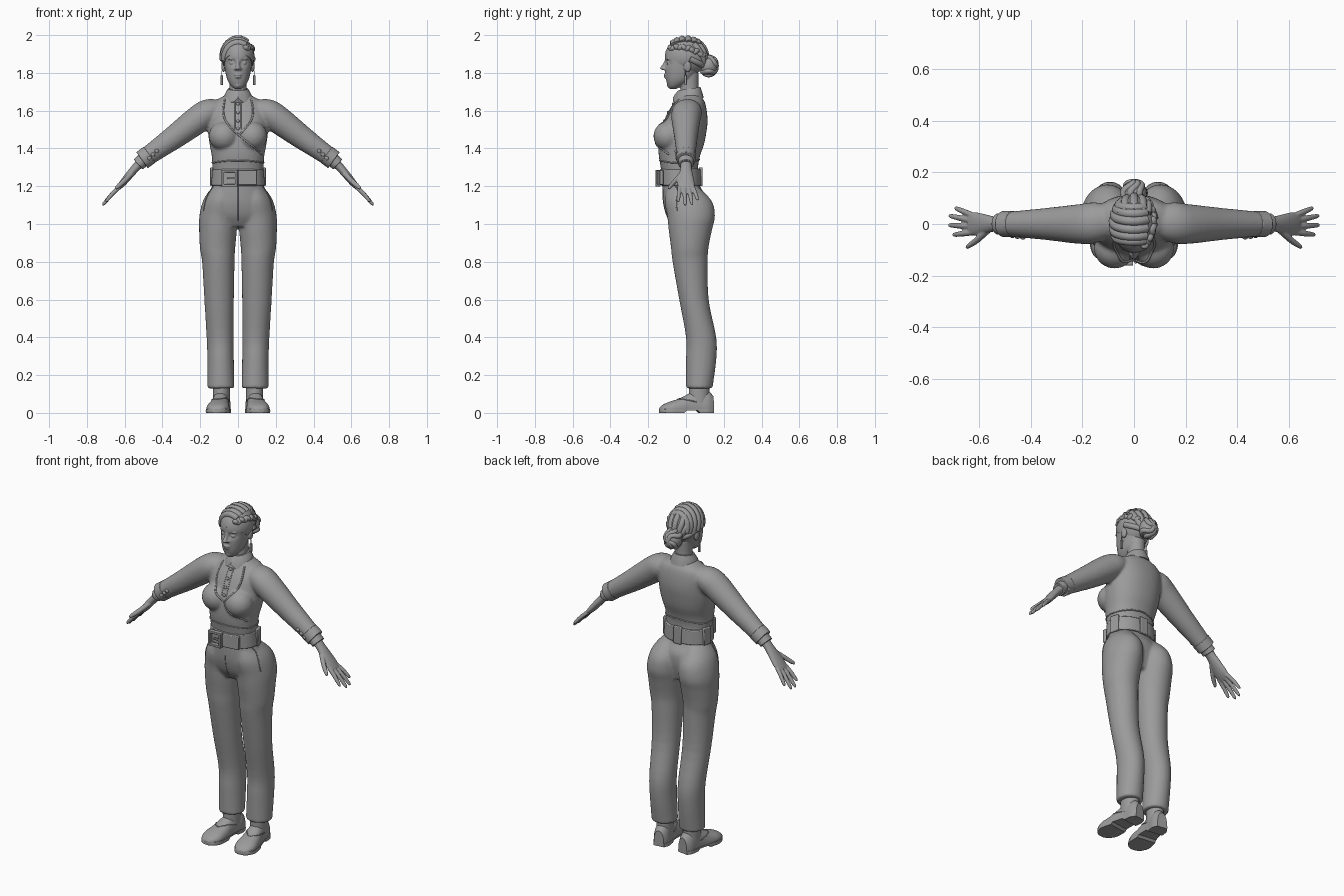
import bpy, bmesh, math
from mathutils import Vector, Matrix
from mathutils.bvhtree import BVHTree

if "Cube" in bpy.data.objects:
    bpy.data.objects.remove(bpy.data.objects["Cube"])

X, Y = Vector((1, 0, 0)), Vector((0, 1, 0))
SIDES = (1, -1)

grey = bpy.data.materials.new("plain_grey")
grey.use_nodes = True
grey.diffuse_color = (.33, .33, .33, 1)
grey.node_tree.nodes["Principled BSDF"].inputs["Base Color"].default_value = grey.diffuse_color


# ---- helpers ----
def refine(rows, k=4):
    """Smooth spline through rows of numbers."""
    out = []
    for i in range(len(rows) - 1):
        quad = [rows[max(i - 1, 0)], rows[i], rows[i + 1], rows[min(i + 2, len(rows) - 1)]]
        for j in range(k):
            t = j / k
            out.append([b + t / 2 * (c - a + t * (2*a - 5*b + 4*c - d + t * (3*b - a - 3*c + d)))
                        for a, b, c, d in zip(*quad)])
    return out + [list(rows[-1])]


def loft(bm, rows, side=Y, n=24, power=2, mirror=False, k=4):
    """Rows are x, y, z, half width across, half width along the side axis."""
    rows = refine(rows, k)
    mids = [Vector(r[:3]) for r in rows]
    for sign in SIDES if mirror else (1,):
        rings = []
        for i, row in enumerate(rows):
            along = mids[min(i + 1, len(mids) - 1)] - mids[max(i - 1, 0)]
            across = along.cross(side).normalized()
            ring = []
            for s in range(n):
                a = math.tau * s / n
                c, q = (math.copysign(abs(f(a)) ** (2 / power), f(a)) for f in (math.cos, math.sin))
                p = mids[i] + across * row[3] * c + side * row[4] * q
                ring.append(bm.verts.new((p.x * sign, p.y, p.z)))
            rings.append(ring)
        for lo, hi in zip(rings, rings[1:]):
            for s in range(n):
                bm.faces.new((lo[s], lo[s - 1], hi[s - 1], hi[s]))
        bm.faces.new(rings[0])
        bm.faces.new(rings[-1])


def blob(bm, centre, radii, mirror=False, turn=Matrix()):
    for sign in SIDES if mirror else (1,):
        place = Matrix.Translation((centre[0] * sign, centre[1], centre[2]))
        bmesh.ops.create_uvsphere(bm, u_segments=20, v_segments=12, radius=1,
                                  matrix=place @ turn @ Matrix.Diagonal((*radii, 1)))


def block(bm, centre, size, turn=Matrix()):
    bmesh.ops.create_cube(bm, size=1, matrix=Matrix.Translation(centre) @ turn @ Matrix.Diagonal((*size, 1)))


def finish(bm, name, voxel=0, relax=4, bevel=0):
    bmesh.ops.recalc_face_normals(bm, faces=bm.faces)
    me = bpy.data.meshes.new(name)
    bm.to_mesh(me)
    bm.free()
    me.materials.append(grey)
    me.shade_smooth()
    me.set_sharp_from_angle(angle=math.radians(40))
    ob = bpy.data.objects.new(name, me)
    bpy.context.collection.objects.link(ob)
    if voxel:
        mod = ob.modifiers.new("blend", "REMESH")
        mod.mode, mod.voxel_size, mod.use_smooth_shade = "VOXEL", voxel, True
        mod = ob.modifiers.new("relax", "SMOOTH")
        mod.factor, mod.iterations = .5, relax
    if bevel:
        mod = ob.modifiers.new("bevel", "BEVEL")
        mod.width, mod.segments = bevel, 2
    return ob


def surface(ob):
    return BVHTree.FromObject(ob, bpy.context.evaluated_depsgraph_get())


def cord(name, points, thick, closed=False):
    cu = bpy.data.curves.new(name, "CURVE")
    cu.dimensions, cu.bevel_depth, cu.bevel_resolution, cu.use_fill_caps = "3D", thick, 2, True
    sp = cu.splines.new("POLY")
    sp.points.add(len(points) - 1)
    for sp_pt, p in zip(sp.points, points):
        sp_pt.co = (*p, 1)
    sp.use_cyclic_u, sp.use_smooth = closed, True
    cu.materials.append(grey)
    bpy.context.collection.objects.link(bpy.data.objects.new(name, cu))


def on_front(tree, x, z):
    hit = tree.ray_cast(Vector((x, -1, z)), Y)[0]
    return hit or tree.find_nearest(Vector((x, -.1, z)))[0]


def front_seam(name, tree, pts, thick=.004):
    cord(name, [on_front(tree, x, z) for x, z in refine(pts, 6)], thick)


# ---- trousers: pelvis and legs blended ----
bm = bmesh.new()
loft(bm, [(0, -.03, 1.25, .122, .095), (0, -.025, 1.2, .138, .099), (0, -.01, 1.15, .163, .113),
          (0, -.005, 1.1, .183, .113), (0, 0, 1.04, .19, .1), (0, .01, .985, .15, .075)], n=40)
loft(bm, [(.07, -.02, 1.2, .05, .08), (.09, .012, 1.12, .09, .125), (.103, .027, 1.04, .101, .126),
          (.106, .023, .97, .1, .115), (.108, .02, .88, .094, .1), (.104, .022, .8, .086, .093),
          (.1, .042, .6, .078, .078), (.094, .08, .4, .072, .08), (.092, .08, .28, .07, .08),
          (.09, .07, .13, .071, .07)], n=32, mirror=True)
trousers = finish(bm, "trousers", .008, 4)

# ---- jacket: body, bust and sleeves blended ----
bm = bmesh.new()
loft(bm, [(0, -.03, 1.2, .13, .1), (0, -.03, 1.25, .13, .1), (0, -.035, 1.3, .135, .099),
          (0, -.035, 1.36, .139, .109), (0, -.025, 1.42, .15, .12), (0, -.015, 1.48, .158, .122),
          (0, -.002, 1.54, .158, .116), (0, .01, 1.6, .158, .1), (0, .02, 1.645, .135, .08),
          (0, .02, 1.67, .09, .065), (0, .02, 1.69, .055, .052)], n=40, power=2.2)
blob(bm, (.075, -.095, 1.465), (.08, .078, .078), True)
loft(bm, [(.09, .01, 1.615, .045, .06), (.15, .005, 1.595, .069, .079), (.21, 0, 1.555, .074, .077),
          (.33, 0, 1.465, .064, .063), (.4, 0, 1.415, .057, .056), (.47, 0, 1.365, .051, .049),
          (.505, 0, 1.34, .048, .047)], mirror=True)
jacket = finish(bm, "jacket", .008, 5)
body, slacks = surface(jacket), surface(trousers)

# ---- sewn edges on jacket and trousers ----
front_seam("wrap_edge", body, [(-.07, 1.66), (-.078, 1.6), (-.067, 1.55), (-.03, 1.5), (.03, 1.45),
                               (.08, 1.41), (.125, 1.37)], .005)
front_seam("inner_lapel_edge", body, [(.07, 1.66), (.08, 1.6), (.07, 1.55), (.042, 1.51), (.008, 1.472)], .005)
for sign in SIDES:
    front_seam("shirt_placket_edge", body, [(sign * .016, 1.65), (sign * .016, 1.5)], .002)
    front_seam("pocket_edge", slacks, [(sign * .125, 1.21), (sign * .165, 1.14), (sign * .182, 1.07)], .003)
front_seam("fly_seam", slacks, [(0, 1.2), (0, 1.1), (0, 1.02)], .002)
waist = [Vector((.2 * math.cos(a), .2 * math.sin(a) - .03, 1.32)) for a in [math.tau * i / 48 for i in range(48)]]
cord("waist_seam", [body.find_nearest(p)[0] for p in waist], .004, True)

# ---- buttons on shirt and cuffs ----
bm = bmesh.new()
for z in (1.635, 1.59, 1.545, 1.505):
    blob(bm, on_front(body, 0, z), (.009, .007, .009))
for sign in SIDES:
    for step in range(3):
        x = .43 + .02 * step
        blob(bm, on_front(body, sign * x, 1.79 - .94 * x), (.011, .009, .011))
finish(bm, "buttons")

# ---- turned sleeve ends and shirt cuffs ----
bm = bmesh.new()
loft(bm, [(.468, 0, 1.367, .052, .051), (.508, 0, 1.338, .052, .05)], mirror=True, k=1)
finish(bm, "sleeve_ends", bevel=.003)
bm = bmesh.new()
loft(bm, [(.49, 0, 1.35, .038, .041), (.528, 0, 1.315, .035, .041)], mirror=True, k=1)
finish(bm, "shirt_cuffs", bevel=.003)

# ---- belt, buckle and loops ----
bm = bmesh.new()
loft(bm, [(0, -.028, 1.205, .142, .109), (0, -.03, 1.29, .136, .108)], n=48, k=1, power=2.2)
finish(bm, "belt", bevel=.004)
bm = bmesh.new()
for angle in (15, 90, 165):
    a = math.radians(angle)
    block(bm, (.137 * math.cos(a), -.03 + .107 * math.sin(a), 1.25), (.02, .05, .1), Matrix.Rotation(a, 4, "Z"))
finish(bm, "belt_loops", bevel=.004)
bm = bmesh.new()
for z in (1.205, 1.28):
    block(bm, (-.045, -.148, z), (.08, .026, .014))
for x in (-.08, -.01):
    block(bm, (x, -.148, 1.2425), (.014, .026, .088))
block(bm, (-.03, -.15, 1.2425), (.05, .014, .01))
finish(bm, "buckle", bevel=.003)
bm = bmesh.new()
block(bm, (.05, -.136, 1.247), (.1, .022, .078), Matrix.Rotation(.12, 4, "Z"))
finish(bm, "belt_end", bevel=.004)

# ---- collar ----
bm = bmesh.new()
loft(bm, [(0, .012, 1.655, .079, .082), (0, .014, 1.685, .07, .072), (0, .018, 1.715, .053, .058)], n=48)
for v in bm.verts:
    notch = max(0, 1 - abs(v.co.x) / .025) if v.co.y < 0 else 0
    v.co.z += .15 * (v.co.y - .01) + notch * (1.715 - v.co.z) * .4
finish(bm, "collar")

# ---- hands ----
bm = bmesh.new()
loft(bm, [(.49, 0, 1.35, .03, .034), (.535, 0, 1.305, .023, .029), (.57, 0, 1.265, .021, .036),
          (.61, 0, 1.217, .018, .045), (.637, 0, 1.188, .012, .041)], mirror=True)
for root, tip, reach in ((.033, .062, .692), (.012, .032, .715), (-.01, -.004, .717), (-.032, -.042, .7)):
    path = []
    for t, r in ((0, .012), (.5, .0115), (.9, .009), (1, .004)):
        x = .622 + t * (reach - .622)
        path.append((x, root + t * (tip - root), 1.873 - 1.08 * x + .02 * t * (1 - t), r, r))
    loft(bm, path, n=12, mirror=True)
loft(bm, [(.56, -.018, 1.27, .014, .016), (.605, -.06, 1.225, .014, .014), (.64, -.085, 1.195, .011, .01),
          (.65, -.091, 1.186, .004, .004)], n=12, mirror=True)
finish(bm, "hands", .004, 2)

# ---- head and neck ----
bm = bmesh.new()
loft(bm, [(0, -.068, 1.715, .016, .018), (0, -.06, 1.73, .036, .035), (0, -.04, 1.76, .055, .065),
          (0, -.026, 1.8, .066, .084), (0, -.015, 1.85, .073, .096), (0, -.01, 1.9, .075, .1),
          (0, -.005, 1.94, .066, .086), (0, 0, 1.965, .045, .06), (0, 0, 1.975, .02, .03)], n=64, power=2.2)
for v in bm.verts:
    if v.co.y < -.04:
        gap = ((abs(v.co.x) - .032) / .018) ** 2 + ((v.co.z - 1.853) / .013) ** 2
        v.co.y += .017 * math.exp(-gap)
loft(bm, [(0, .022, 1.64, .052, .052), (0, .018, 1.72, .045, .048), (0, .02, 1.8, .046, .048)])
loft(bm, [(0, -.1, 1.873, .008, .01), (0, -.112, 1.845, .009, .012), (0, -.12, 1.824, .014, .018),
          (0, -.112, 1.815, .01, .012)], n=16)
blob(bm, (.013, -.112, 1.821), (.008, .011, .007), True)
blob(bm, (.031, -.09, 1.852), (.015, .013, .01), True)
blob(bm, (.032, -.094, 1.874), (.022, .01, .005), True)
blob(bm, (0, -.108, 1.79), (.021, .011, .006))
blob(bm, (0, -.106, 1.778), (.018, .011, .007))
blob(bm, (0, -.083, 1.735), (.02, .018, .016))
blob(bm, (.077, .008, 1.835), (.011, .02, .032), True)
finish(bm, "head", .004, 2)

# ---- earrings ----
bm = bmesh.new()
for sign in SIDES:
    block(bm, (sign * .086, -.002, 1.762), (.012, .012, .052))
    block(bm, (sign * .086, -.002, 1.797), (.004, .004, .03))
finish(bm, "earrings", bevel=.002)

# ---- hair: cap, swept bands, plait and bun ----
crown = Vector((0, 0, 1.885))
bm = bmesh.new()
blob(bm, crown, (.088, .113, .102))
bmesh.ops.bisect_plane(bm, geom=bm.verts[:] + bm.edges[:] + bm.faces[:], plane_co=(0, 0, 1.825),
                       plane_no=(0, .7, 1), clear_inner=True)
bmesh.ops.holes_fill(bm, edges=bm.edges)
finish(bm, "hair_cap")


def on_cap(p):
    d = Vector((p[0] / .08, p[1] / .106, p[2] / .096)).normalized()
    return crown + Vector((d.x * .08, d.y * .106, d.z * .096))


for i in range(6):
    y = -.085 + .032 * i
    arc = []
    for j in range(17):
        a = -1.75 + 2.4 * j / 16
        arc.append(on_cap((.08 * math.sin(a), y + .012 * a * a, .096 * math.cos(a))))
    cord("swept_band", arc, .019)
for x in (-.06, -.03, 0, .03, .06):
    cord("back_strand", [on_cap(p) for p in refine([(x, .05, .08), (x * 1.1, .09, .03), (x * .5, .1, -.04)])], .017)
for sign in SIDES:
    cord("nape_strand", [on_cap(p) for p in refine([(sign * .08, .02, -.01), (sign * .06, .07, -.035),
                                                    (sign * .01, .1, -.05)])], .017)
bm = bmesh.new()
plait = refine([(.045, -.085, .05), (.07, -.03, .055), (.075, .03, .04), (.05, .09, .005)], 3)
for i, p in enumerate(plait):
    blob(bm, on_cap(p), (.019, .023, .015), turn=Matrix.Rotation(.6 if i % 2 else -.6, 4, "X"))
finish(bm, "plait")
bm = bmesh.new()
bun = Vector((0, .12, 1.837))
blob(bm, bun, (.05, .048, .055))
finish(bm, "bun")
for tilt in (-.7, 0, .7):
    turn = Matrix.Rotation(tilt, 3, "Y")
    loop = [turn @ Vector((.014 * math.sin(3 * a), .04 * math.cos(a), .047 * math.sin(a)))
            for a in [math.tau * i / 32 for i in range(32)]]
    cord("bun_coil", [bun + p for p in loop], .014, True)


# ---- shoes: sole, upper and ankle ----
def shoe_part(name, grow, base, floor, roof, ankle):
    bm = bmesh.new()
    rows = [(-.142, .02, .024), (-.125, .043, .042), (-.085, .06, .06), (-.03, .057, .078),
            (.02, .049, .105), (.07, .045, .125), (.115, .044, .12), (.145, .03, .09)]
    loft(bm, [(0, y, base, h - base, w * grow) for y, w, h in rows], side=X, n=32, power=2.3)
    for v in bm.verts:
        v.co.z = min(max(v.co.z, floor), roof)
        if floor == 0 and -.005 < v.co.y < .065 and v.co.z < .01:
            v.co.z = .012
    if ankle:
        loft(bm, [(0, .07, .05, .044, .055), (0, .07, .1, .045, .055), (0, .07, .16, .046, .055)])
    bmesh.ops.transform(bm, verts=bm.verts, matrix=Matrix.Translation((.097, 0, 0)) @ Matrix.Rotation(.13, 4, "Z"))
    twin = bmesh.ops.duplicate(bm, geom=bm.verts[:] + bm.edges[:] + bm.faces[:])["geom"]
    for v in twin:
        if isinstance(v, bmesh.types.BMVert):
            v.co.x *= -1
    return finish(bm, name)


shoe_part("soles", 1.06, .01, 0, .02, False)
uppers = surface(shoe_part("shoe_uppers", 1, .02, .016, 1, True))
for sign in SIDES:
    edge = refine([(.04, .05, .06), (.06, -.01, .08), (.105, -.05, .09), (.15, -.005, .08), (.15, .06, .06)], 6)
    cord("shoe_tongue_edge", [uppers.find_nearest(Vector((sign * x, y, z)))[0] for x, y, z in edge], .003)
